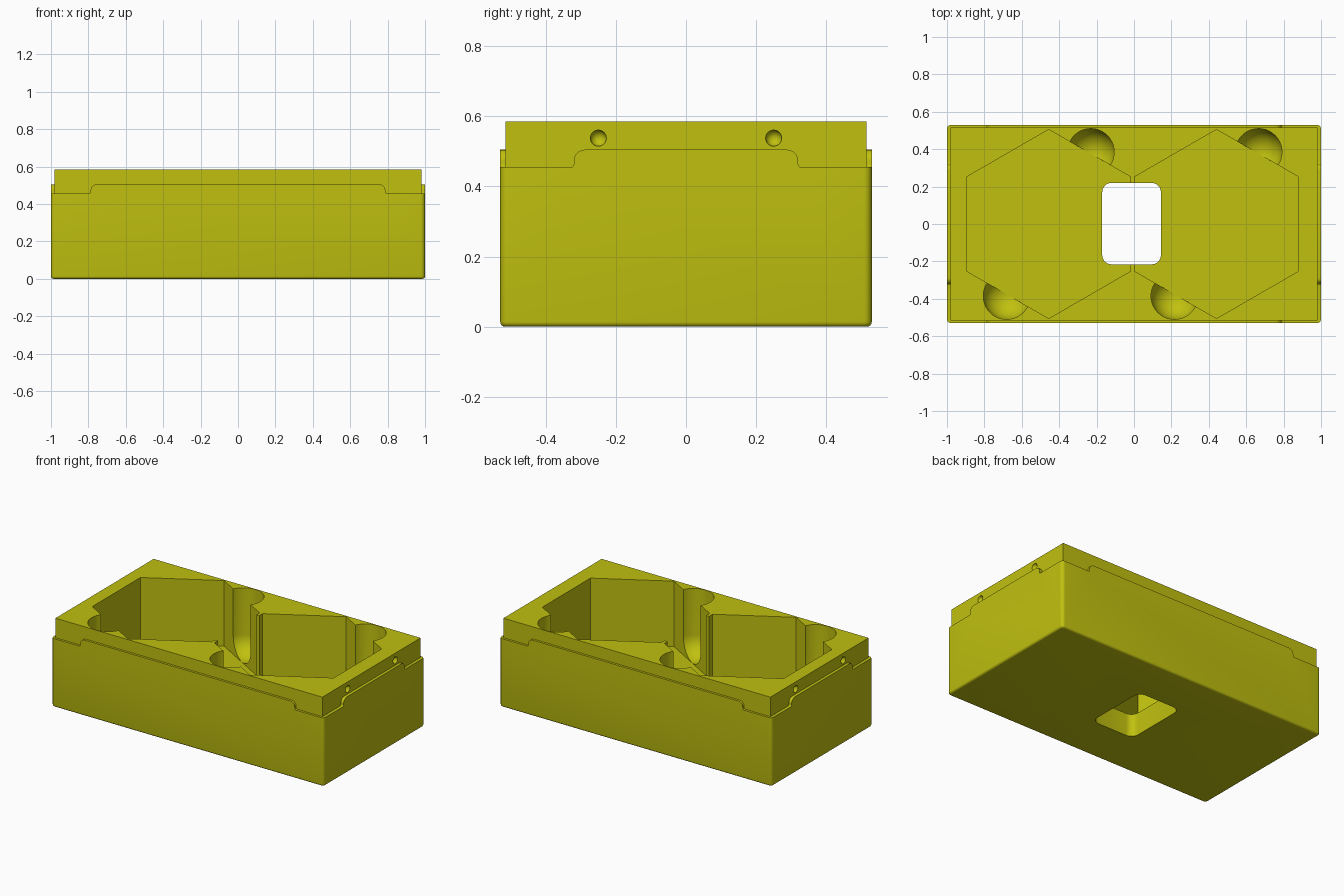
import bpy, bmesh, math
from mathutils import Matrix, Vector

cube = bpy.data.objects.get("Cube")
if cube:
    bpy.data.objects.remove(cube, do_unlink=True)

HX, HY, H = 1.0, 0.53, 0.585      # outer half sizes and height
IX, IY = 0.98, 0.515              # half sizes of the raised rim
LOW, HIGH = 0.455, 0.505          # shoulder and tab heights
FLOOR = 0.15
POCKET_R = 0.125

mat = bpy.data.materials.new("yellow plastic")
mat.use_nodes = True
mat.diffuse_color = (0.53, 0.53, 0.005, 1)
mat.node_tree.nodes["Principled BSDF"].inputs["Base Color"].default_value = mat.diffuse_color


def finish(name, bm):
    bmesh.ops.recalc_face_normals(bm, faces=bm.faces)
    mesh = bpy.data.meshes.new(name)
    bm.to_mesh(mesh)
    bm.free()
    mesh.materials.append(mat)
    ob = bpy.data.objects.new(name, mesh)
    bpy.context.collection.objects.link(ob)
    return ob


def prism(name, points, depth):
    """Extrude a closed outline of 3D points along a vector."""
    bm = bmesh.new()
    face = bm.faces.new([bm.verts.new(p) for p in points])
    ext = bmesh.ops.extrude_face_region(bm, geom=[face])
    bmesh.ops.translate(bm, vec=depth, verts=[v for v in ext["geom"] if isinstance(v, bmesh.types.BMVert)])
    return finish(name, bm)


def arc(cx, cy, r, start, end, n=6):
    steps = [math.radians(start + (end - start) * i / n) for i in range(n + 1)]
    return [(cx + r * math.cos(a), cy + r * math.sin(a)) for a in steps]


def rounded_rect(cx, cy, hx, hy, r):
    pts = []
    for sx, sy, a in ((1, 1, 0), (-1, 1, 90), (-1, -1, 180), (1, -1, 270)):
        pts += arc(cx + sx * (hx - r), cy + sy * (hy - r), r, a, a + 90)
    return pts


def cut(target, cutter):
    mod = target.modifiers.new("cut", 'BOOLEAN')
    mod.operation, mod.solver, mod.object = 'DIFFERENCE', 'EXACT', cutter
    bpy.context.view_layer.objects.active = target
    bpy.ops.object.modifier_apply(modifier=mod.name)
    bpy.data.objects.remove(cutter, do_unlink=True)


# Box with rounded corners and a rounded bottom edge
box = prism("insert_box", [(x, y, 0) for x, y in rounded_rect(0, 0, HX, HY, 0.022)], (0, 0, H))
bm = bmesh.new()
bm.from_mesh(box.data)
bottom = [e for e in bm.edges if all(v.co.z < 0.001 for v in e.verts)]
bmesh.ops.bevel(bm, geom=bottom, offset=0.014, segments=4, profile=0.5, affect='EDGES')
bm.to_mesh(box.data)
bm.free()

# Stepped shoulder with a raised tab in the middle of each side
def shoulder(half_tab, span):
    right = [(span, LOW)] + arc(half_tab + 0.008, LOW + 0.008, 0.008, 270, 180, 4)
    right += arc(half_tab - 0.032, HIGH - 0.032, 0.032, 0, 90)
    left = [(-u, z) for u, z in reversed(right)]
    return right + left + [(-span, 0.7), (span, 0.7)]


for s in (1, -1):
    cut(box, prism("shoulder_cut", [(u, s * IY, z) for u, z in shoulder(0.788, 1.2)], (0, s * 0.2, 0)))
    cut(box, prism("shoulder_cut", [(s * IX, u, z) for u, z in shoulder(0.32, 0.8)], (s * 0.2, 0, 0)))

# Two hexagonal pockets, each with two round finger wells
for cx in (-0.456, 0.441):
    hexagon = [(cx + 0.505 * math.cos(math.radians(a)), 0.505 * math.sin(math.radians(a)), FLOOR)
               for a in range(30, 390, 60)]
    cut(box, prism("hexagon_cut", hexagon, (0, 0, 0.7)))
    for s in (1, -1):
        bm = bmesh.new()
        bmesh.ops.create_uvsphere(bm, u_segments=40, v_segments=20, radius=POCKET_R)
        bmesh.ops.delete(bm, geom=[v for v in bm.verts if v.co.z > 0.001], context='VERTS')
        ext = bmesh.ops.extrude_edge_only(bm, edges=[e for e in bm.edges if e.is_boundary])
        bmesh.ops.translate(bm, vec=(0, 0, 0.6), verts=[v for v in ext["geom"] if isinstance(v, bmesh.types.BMVert)])
        bmesh.ops.holes_fill(bm, edges=[e for e in bm.edges if e.is_boundary], sides=0)
        bmesh.ops.translate(bm, vec=(cx + s * 0.225, s * 0.385, FLOOR + POCKET_R + 0.001), verts=bm.verts)
        cut(box, finish("well_cut", bm))

# Rounded window through the floor and the dividing wall
window = rounded_rect(-0.013, 0.002, 0.157, 0.218, 0.05)
cut(box, prism("window_cut", [(x, y, -0.1) for x, y in window], (0, 0, 1)))

# Snap dimples on both ends of the rim
for sx in (1, -1):
    for sy in (1, -1):
        bm = bmesh.new()
        bmesh.ops.create_uvsphere(bm, u_segments=20, v_segments=12, radius=0.023)
        bmesh.ops.translate(bm, vec=(sx * IX, sy * 0.25, 0.538), verts=bm.verts)
        cut(box, finish("dimple_cut", bm))

bpy.ops.object.select_all(action='DESELECT')
box.select_set(True)
bpy.context.view_layer.objects.active = box
bpy.ops.object.shade_smooth_by_angle(angle=math.radians(32))
